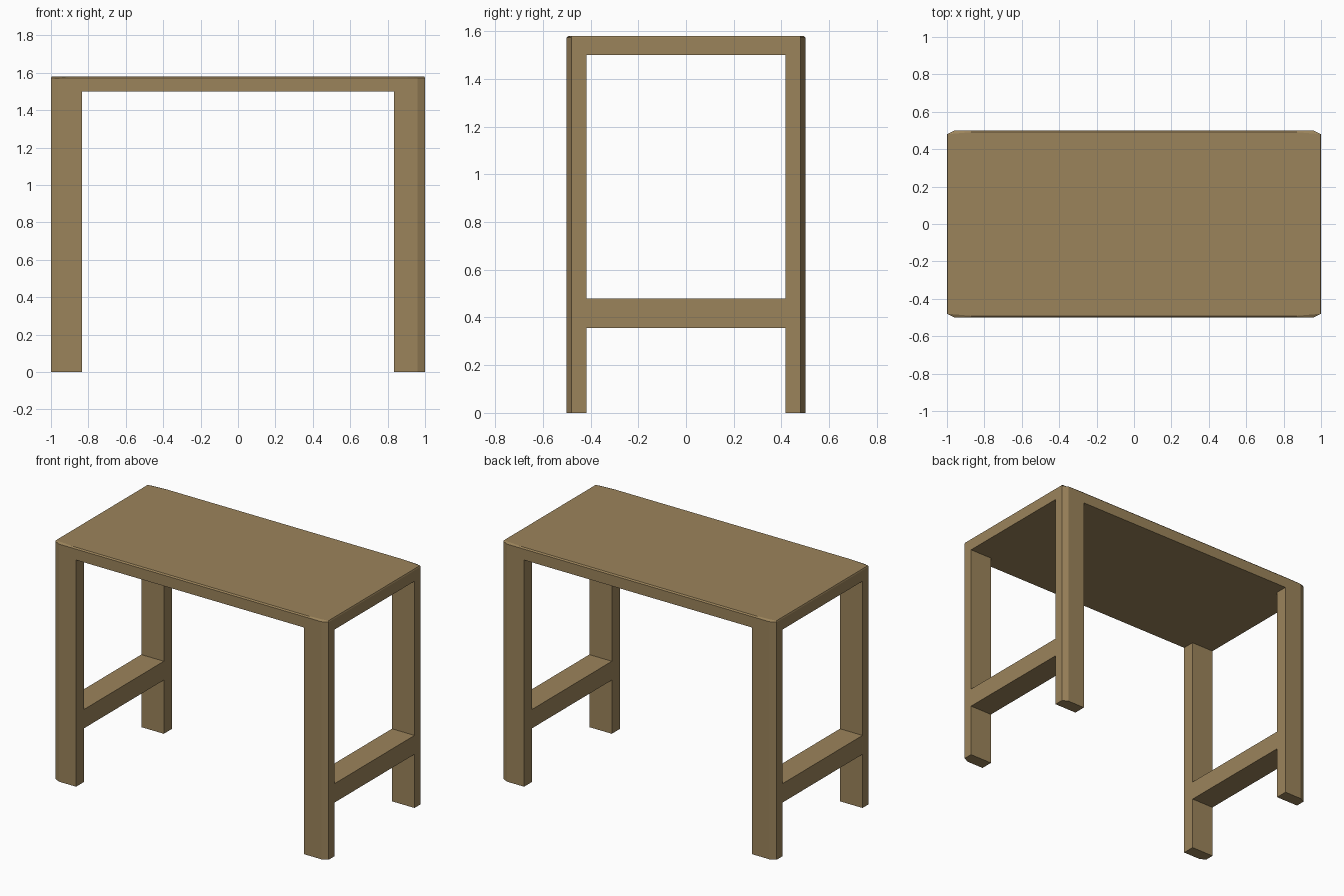
import bpy, bmesh

if "Cube" in bpy.data.objects:
    bpy.data.objects.remove(bpy.data.objects["Cube"])

LEG_X, LEG_Y = 0.835, 0.417       # inner faces of the legs
TOP_UNDER, HEIGHT = 1.50, 1.58


def octagon(bm, x, y, cx, cy, z):
    """Rectangle outline with its corners cut by cx, cy."""
    pts = [(x, -y + cy), (x, y - cy), (x - cx, y), (-x + cx, y),
           (-x, y - cy), (-x, -y + cy), (-x + cx, -y), (x - cx, -y)]
    return [bm.verts.new((px, py, z)) for px, py in pts]


def cut_box(target, name, x, y, z):
    """Carve an axis-aligned box, given as ranges, out of the target."""
    bpy.ops.mesh.primitive_cube_add(size=1, location=[sum(r) / 2 for r in (x, y, z)])
    cutter = bpy.context.object
    cutter.name = name
    cutter.scale = [r[1] - r[0] for r in (x, y, z)]
    cutter.hide_render = True
    bpy.context.view_layer.update()
    mod = target.modifiers.new(name, 'BOOLEAN')
    mod.operation, mod.solver, mod.object = 'DIFFERENCE', 'EXACT', cutter
    bpy.context.view_layer.objects.active = target
    bpy.ops.object.modifier_apply(modifier=name)
    bpy.data.objects.remove(cutter)


# Outer block: chamfered corners and a thin bevel around the top
bm = bmesh.new()
rings = [octagon(bm, 1, 0.5, 0.04, 0.02, 0),
         octagon(bm, 1, 0.5, 0.04, 0.02, HEIGHT - 0.008),
         octagon(bm, 0.997, 0.492, 0.14, 0.012, HEIGHT)]
bm.faces.new(rings[0][::-1])
bm.faces.new(rings[-1])
for lower, upper in zip(rings, rings[1:]):
    for i in range(8):
        j = (i + 1) % 8
        bm.faces.new((lower[i], lower[j], upper[j], upper[i]))
bmesh.ops.recalc_face_normals(bm, faces=bm.faces)
mesh = bpy.data.meshes.new("table")
bm.to_mesh(mesh)
bm.free()
table = bpy.data.objects.new("table", mesh)
bpy.context.collection.objects.link(table)

# Opening from front to back, then the side openings above and below the rails
cut_box(table, "knee_space", (-LEG_X, LEG_X), (-1, 1), (-1, TOP_UNDER))
cut_box(table, "lower_side_opening", (-2, 2), (-LEG_Y, LEG_Y), (-1, 0.355))
cut_box(table, "upper_side_opening", (-2, 2), (-LEG_Y, LEG_Y), (0.48, TOP_UNDER))

# Wood colour
wood = bpy.data.materials.new("wood")
wood.diffuse_color = (0.33, 0.23, 0.105, 1)
wood.use_nodes = True
wood.node_tree.nodes["Principled BSDF"].inputs["Base Color"].default_value = wood.diffuse_color
table.data.materials.clear()
table.data.materials.append(wood)
